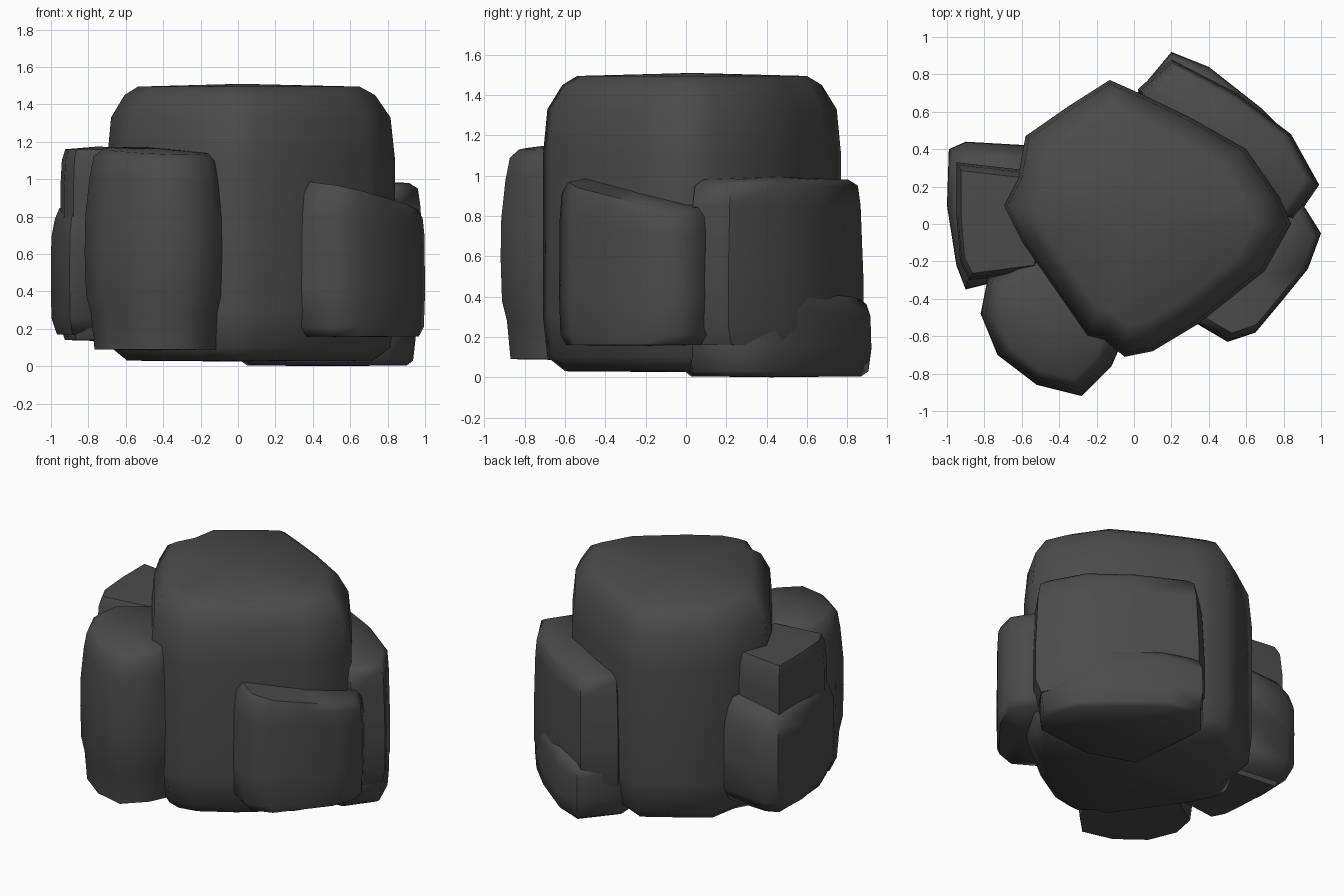
import bpy, bmesh, math
from mathutils import Vector

cube = bpy.data.objects.get("Cube")
if cube:
    bpy.data.objects.remove(cube)

stone = bpy.data.materials.new("dark_stone")
stone.use_nodes = True
colour = (0.07, 0.07, 0.07, 1)
stone.diffuse_color = colour
stone.node_tree.nodes["Principled BSDF"].inputs["Base Color"].default_value = colour


def rock(name, outline, rings, tilt=(0, 0)):
    """Stack scaled copies of a footprint; rings are (height, scale), tilt slopes the top."""
    bm = bmesh.new()
    pts = [Vector(p) for p in outline]
    mid = sum(pts, Vector((0, 0))) / len(pts)
    low, high = rings[0][0], rings[-1][0]
    loops = []
    for z, s in rings:
        k = (z - low) / (high - low)
        loop = []
        for p in pts:
            d = (p - mid) * s
            rise = k * k * (tilt[0] * d.x + tilt[1] * d.y)
            loop.append(bm.verts.new((mid.x + d.x, mid.y + d.y, z + rise)))
        loops.append(loop)
    n = len(pts)
    for a, b in zip(loops, loops[1:]):
        for i in range(n):
            j = (i + 1) % n
            bm.faces.new((a[i], a[j], b[j], b[i]))
    # Fan caps keep the worn top and underside slightly domed
    for loop, lift, flip in ((loops[0], -0.005, True), (loops[-1], 0.015, False)):
        c = sum((v.co for v in loop), Vector()) / n
        tip = bm.verts.new(c + Vector((0, 0, lift)))
        for i in range(n):
            bm.faces.new((loop[i], loop[(i + 1) % n], tip))
    bmesh.ops.recalc_face_normals(bm, faces=bm.faces)
    mesh = bpy.data.meshes.new(name)
    bm.to_mesh(mesh)
    bm.free()
    mesh.materials.append(stone)
    obj = bpy.data.objects.new(name, mesh)
    bpy.context.collection.objects.link(obj)
    bpy.ops.object.select_all(action='DESELECT')
    obj.select_set(True)
    bpy.context.view_layer.objects.active = obj
    bpy.ops.object.shade_smooth_by_angle(angle=math.radians(60))
    return obj


# Tall central boulder
rock("central_boulder",
     [(-.7, .1), (-.6, -.1), (-.25, -.6), (-.16, -.62), (-.05, -.71), (.1, -.68), (.35, -.53),
      (.7, -.25), (.84, 0), (.78, .14), (.6, .4), (.3, .57), (.05, .69), (-.13, .77),
      (-.35, .63), (-.58, .47), (-.62, .25)],
     [(.03, .85), (.1, .97), (.3, 1), (1.1, 1), (1.33, .97), (1.45, .87), (1.495, .77)])

# Front left boulder
rock("front_left_boulder",
     [(-.78, -.28), (-.82, -.48), (-.73, -.7), (-.52, -.86), (-.28, -.92), (-.12, -.76),
      (-.05, -.6), (-.2, -.4), (-.5, -.1)],
     [(.09, .86), (.28, .91), (.38, .98), (.6, 1), (.8, .99), (1.0, .93), (1.11, .87), (1.15, .74)],
     (-.03, .06))

# Tall left boulder and the lump leaning on it
rock("left_boulder",
     [(-.95, .33), (-.95, .05), (-.93, -.2), (-.88, -.3), (-.72, -.28), (-.5, -.25),
      (-.45, .25), (-.6, .29)],
     [(.14, .88), (.2, .97), (.4, 1), (.95, 1), (1.1, .96), (1.16, .87)])
rock("left_low_boulder",
     [(-.99, .4), (-.9, .44), (-.55, .42), (-.4, .1), (-.7, -.3), (-.9, -.35), (-.95, -.22), (-1, .1)],
     [(.17, .84), (.26, .99), (.5, 1), (.7, .99), (.8, .9), (.86, .78)], (.1, 0))

# Front right boulder
rock("front_right_boulder",
     [(.33, -.53), (.5, -.63), (.65, -.58), (.8, -.4), (.93, -.24), (1, -.05), (.9, .11),
      (.6, .1), (.35, -.2)],
     [(.16, .9), (.21, .98), (.4, 1), (.75, .99), (.86, .96), (.91, .87)], (-.18, -.1))

# Rear right boulder and the foot below it
rock("rear_right_boulder",
     [(.86, .02), (.99, .21), (.84, .48), (.55, .7), (.2, .88), (.02, .72), (.2, .3), (.5, .1)],
     [(.16, .93), (.25, 1), (.5, 1), (.85, .97), (.95, .94), (.98, .84)])
rock("rear_right_foot",
     [(.2, .92), (.4, .84), (.68, .62), (.86, .44), (.95, .22), (.8, .02), (.4, -.02),
      (.05, .1), (.0, .68)],
     [(.005, .9), (.03, .97), (.15, 1), (.35, .99), (.43, .95), (.47, .86)], (-.05, -.2))
